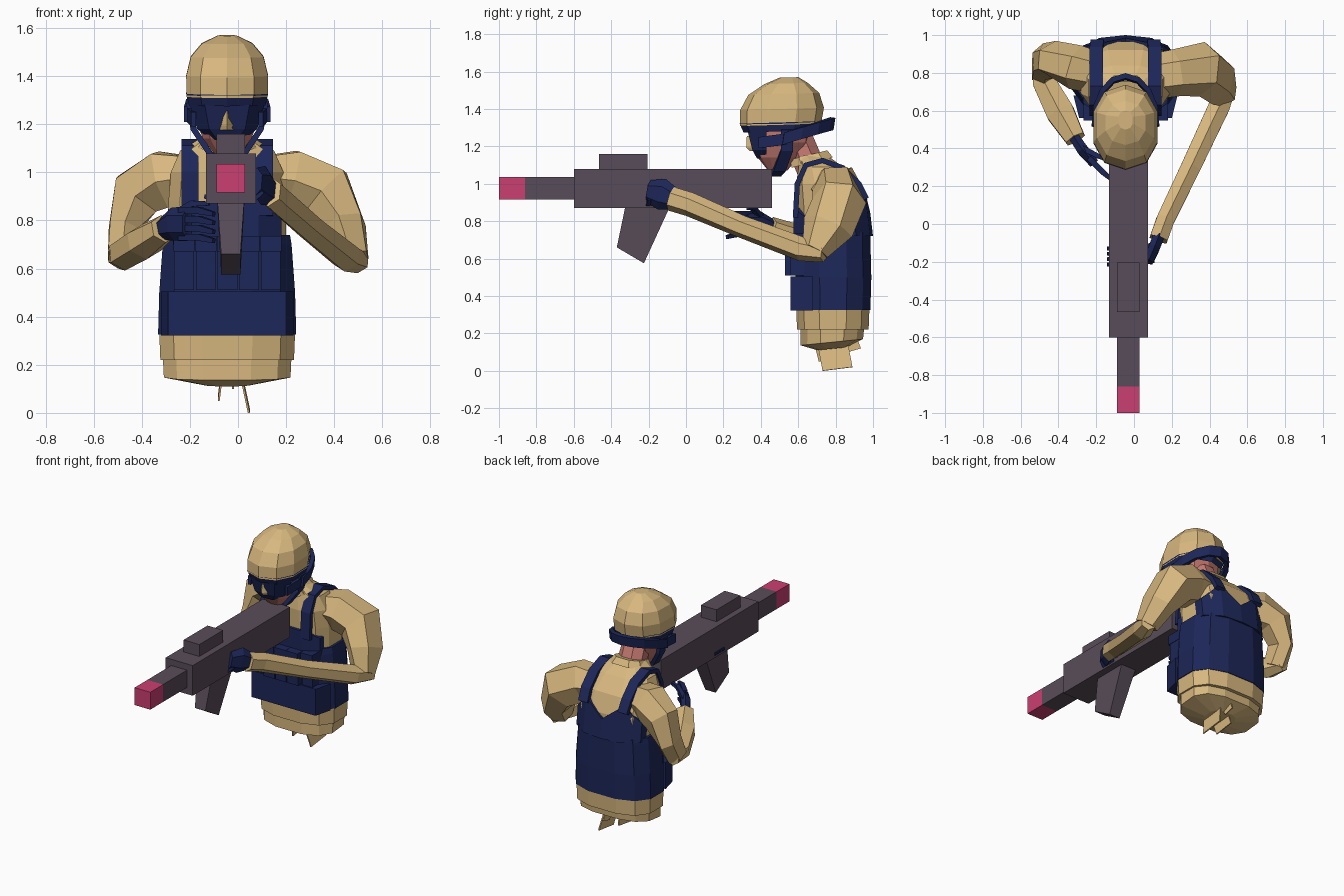
import bpy, bmesh, math
from mathutils import Vector as V

if "Cube" in bpy.data.objects:
    bpy.data.objects.remove(bpy.data.objects["Cube"])

def mat(name, r, g, b):
    m = bpy.data.materials.new(name)
    m.diffuse_color = (r, g, b, 1)
    m.use_nodes = True
    m.node_tree.nodes["Principled BSDF"].inputs["Base Color"].default_value = m.diffuse_color
    return m

TAN = mat("tan_cloth", .68, .475, .21)
NAVY = mat("navy_gear", .012, .02, .098)
GUN = mat("grey_purple_metal", .098, .073, .1)
PINK = mat("pink_tip", .6, .05, .165)
SKIN = mat("skin", .58, .2, .17)
CX = -.045  # body centre line

def finish(name, bm, m, solid=0):
    bmesh.ops.recalc_face_normals(bm, faces=bm.faces)
    me = bpy.data.meshes.new(name)
    bm.to_mesh(me)
    bm.free()
    me.materials.append(m)
    ob = bpy.data.objects.new(name, me)
    bpy.context.collection.objects.link(ob)
    if solid:
        s = ob.modifiers.new("thickness", 'SOLIDIFY')
        s.thickness, s.offset = solid, 0
    return ob

def skin_rings(name, rings, m, caps=True):
    bm = bmesh.new()
    vs = [[bm.verts.new(p) for p in r] for r in rings]
    n = len(vs[0])
    for a, b in zip(vs, vs[1:]):
        for i in range(n):
            bm.faces.new((a[i], a[(i + 1) % n], b[(i + 1) % n], b[i]))
    if caps:
        bm.faces.new(vs[0])
        bm.faces.new(vs[-1])
    return finish(name, bm, m)

def stack(name, levels, m, n=12, p=.75, tilt=0, caps=True):
    """Horizontal rounded rings: (z, front y, back y, half width)."""
    rings = []
    for z, y0, y1, rx in levels:
        r = []
        for i in range(n):
            a = 2 * math.pi * (i + .5) / n
            c, s = math.cos(a), math.sin(a)
            y = (y0 + y1) / 2 + (y1 - y0) / 2 * math.copysign(abs(s) ** p, s) / math.sin(math.pi / 2 * (n - 1 + n % 2) / n) ** p
            r.append((CX + rx * math.copysign(abs(c) ** p, c), y, z + tilt * (y - .5)))
        rings.append(r)
    return skin_rings(name, rings, m, caps)

def limb(name, path, m, ref=(0, 0, 1), n=6):
    """Tube through (x, y, z, half width, half height along ref)."""
    pts = [V(q[:3]) for q in path]
    rings = []
    for i, q in enumerate(path):
        t = (pts[min(i + 1, len(pts) - 1)] - pts[max(i - 1, 0)]).normalized()
        u = V(ref).cross(t).normalized()
        w = t.cross(u)
        rings.append([pts[i] + u * q[3] * math.cos(a) + w * q[4] * math.sin(a)
                      for a in (2 * math.pi * (k + .5) / n for k in range(n))])
    return skin_rings(name, rings, m)

def box(name, x0, x1, y0, y1, z0, z1, m):
    return skin_rings(name, [[(x0, y0, z), (x1, y0, z), (x1, y1, z), (x0, y1, z)] for z in (z0, z1)], m)

def ribbon(name, pts, width, m, th=.02):
    bm = bmesh.new()
    w = V(width) / 2
    rows = [(bm.verts.new(V(p) - w), bm.verts.new(V(p) + w)) for p in pts]
    for a, b in zip(rows, rows[1:]):
        bm.faces.new((a[0], a[1], b[1], b[0]))
    return finish(name, bm, m, th)

# Rifle
box("rifle_body", -.132, .074, -.6, .46, .87, 1.078, GUN)
box("rifle_barrel", -.09, .03, -.86, -.6, .915, 1.035, GUN)
box("barrel_tip", -.09, .03, -1, -.86, .915, 1.035, PINK)
box("rifle_sight", -.09, .03, -.465, -.205, 1.078, 1.16, GUN)
skin_rings("magazine", [[(CX + .015 + s * w, y, z) for s, y, z in
           ((-1, ya, za), (1, ya, za), (1, yb, zb), (-1, yb, zb))]
           for w, ya, za, yb, zb in ((.057, -.32, .9, -.085, .88), (.04, -.37, .66, -.225, .575))], GUN)

# Torso, collar and hips
stack("torso", [(.3, .6, .97, .27), (.7, .6, .97, .25), (.88, .59, .97, .25), (1.0, .585, .925, .24),
                (1.09, .6, .84, .2), (1.15, .6, .76, .1)], TAN, p=.7)
stack("collar", [(1.07, .56, .79, .13), (1.115, .55, .76, .1)], TAN, n=8, tilt=.25)
stack("jacket_hem", [(.22, .59, .98, .285), (.34, .585, .985, .29)], TAN)
stack("hips", [(.09, .7, .86, .1), (.125, .61, .95, .27), (.225, .61, .96, .275)], TAN, tilt=.1)
for i, (x, y, dx, dy, z) in enumerate([(0, .81, .045, .08, 0), (-.06, .78, -.02, .07, .05), (-.02, .9, 0, .035, .1)]):
    ribbon("torn_cloth_%d" % i, [(x, y - .04, .22), (x + dx, y, z + .01)], (0, dy * 2, .02), TAN, .008)

# Vest with notched back panel and front bib
stack("vest", [(.325, .585, .99, .295), (.5, .58, .995, .29), (.7, .58, .99, .275), (.74, .585, .99, .268)], NAVY, p=.78)
skin_rings("vest_back_panel", [[(CX + x, y, .72), (CX + x, y - (z - .72) * .12, z), (CX + x, y - .08, z), (CX + x, y - .06, .72)]
           for x, y, z in ((-.245, .91, .85), (-.14, .985, .96), (0, 1.0, .85), (.14, .985, .96), (.245, .91, .85))], NAVY)
skin_rings("vest_bib", [[(CX + x, y, .7), (CX + x, y, z), (CX + x, .7, z), (CX + x, .7, .7)]
           for x, y, z in ((-.225, .64, .82), (-.13, .575, .87), (.13, .575, .87), (.225, .64, .82))], NAVY)
for s, side in ((-1, "left"), (1, "right")):
    x = CX + s * .155
    ribbon("vest_strap_" + side, [(x, .585, .82), (x, .595, 1.0), (x, .64, 1.1), (x, .73, 1.125), (x, .84, 1.085),
                                  (x, .925, 1.0), (x - s * .005, .965, .92)], (.07, 0, 0), NAVY, .028)

# Pouches: fronts step back towards the sides
skin_rings("belly_pouch", [[(CX + x, y, z) for x, y in
           ((-.245, .56), (.245, .56), (.275, .68), (-.275, .68))] for z in (.322, .505)], NAVY)
for i in range(5):
    x, y = CX - .22 + i * .09, (.56, .53, .53, .53, .56)[i]
    box("pouch_%d" % i, x, x + .082, y, .66, .51, .69, NAVY)
    box("pouch_flap_%d" % i, x - .003, x + .085, y - .012, .66, .67, .735, NAVY)

# Arms
limb("right_upper_arm", [(.1, .78, .98, .1, .12), (.22, .8, .97, .14, .125), (.36, .82, .91, .145, .145),
                         (.44, .76, .77, .1, .14), (.475, .69, .64, .075, .075)], TAN, (0, 1, 0))
limb("right_forearm", [(.5, .74, .63, .05, .05), (.45, .62, .65, .065, .065), (.3, .3, .77, .06, .06),
                       (.165, .02, .89, .055, .065), (.13, -.08, .92, .055, .065)], TAN)
limb("left_upper_arm", [(-.2, .8, .98, .1, .11), (-.31, .83, .97, .135, .12), (-.42, .87, .91, .125, .1),
                        (-.475, .86, .77, .07, .1), (-.48, .8, .65, .07, .08)], TAN, (0, 1, 0))
limb("left_forearm", [(-.5, .86, .65, .045, .05), (-.475, .75, .66, .07, .07), (-.39, .59, .71, .085, .075),
                      (-.31, .45, .765, .06, .06)], TAN)
# Gloves
limb("right_glove", [(.14, -.04, .91, .035, .05), (.105, -.13, .945, .035, .085), (.075, -.2, .96, .03, .06)], NAVY)
for i in range(4):
    y = -.11 - i * .028
    limb("right_finger_%d" % i, [(.1, y, .92, .016, .016), (.06, y - .01, .882, .016, .016),
                                 (-.08, y - .02, .884, .016, .016), (-.14, y - .02, .9, .012, .014)], NAVY, (0, 1, 0), 4)
limb("left_glove", [(-.33, .48, .76, .03, .04), (-.27, .39, .785, .035, .07), (-.21, .32, .785, .03, .07)], NAVY)
for i in range(4):
    z = .72 + i * .037
    limb("left_finger_%d" % i, [(-.24, .35, z + .01, .02, .02), (-.16, .27, z + .01, .02, .02),
                                (-.1, .22, z - .005, .013, .013)], NAVY, n=4)
limb("left_thumb", [(-.27, .4, .82, .02, .02), (-.19, .36, .87, .018, .018), (-.12, .33, .87, .012, .012)], NAVY, n=4)

# Head and neck
limb("neck", [(CX, .69, 1.03, .1, .085), (CX, .6, 1.24, .09, .085)], SKIN, (0, 1, 0), 8)
stack("head", [(1.07, .44, .54, .05), (1.14, .385, .6, .105), (1.22, .36, .66, .135), (1.34, .36, .68, .145)], SKIN, n=10)
# Face mask: shell wrapped across the face
skin_rings("face_mask", [[(CX + s * w, y, z) for s, y in ((-1, .43), (-.6, f), (.6, f), (1, .43))]
           for z, w, f in ((1.135, .07, .38), (1.18, .125, .355), (1.28, .155, .33))], NAVY)
skin_rings("nose_piece", [[(CX - w, .365, z), (CX, y, z), (CX + w, .365, z)]
           for z, w, y in ((1.175, .04, .34), (1.195, .037, .322), (1.255, .012, .325))], TAN)
for s, side in ((-1, "left"), (1, "right")):
    ribbon("chin_strap_" + side, [(CX + s * .158, .54, 1.29), (CX + s * .14, .54, 1.18), (CX + s * .07, .5, 1.075), (CX, .475, 1.05)],
           (0, .065, 0), NAVY, .025)
    ribbon("mask_strap_" + side, [(CX + s * .14, .39, 1.22), (CX + s * .158, .54, 1.24)], (0, 0, .06), NAVY)

# Helmet with brim and rear band
stack("helmet", [(1.315, .29, .72, .176), (1.4, .292, .735, .178), (1.48, .335, .71, .158),
                 (1.535, .42, .65, .11), (1.567, .5, .6, .04)], TAN, n=10, p=.88, tilt=.03)
stack("helmet_brim", [(1.28, .31, .7, .166), (1.328, .289, .722, .178)], NAVY, n=10, p=.88, tilt=.03, caps=False)
band = []
for i in range(9):
    a = math.radians(-5 + 190 * i / 8)
    y = .54 + .24 * math.sin(a)
    band.append((CX + .166 * math.cos(a), y, 1.235 + .31 * (y - .5)))
ribbon("head_band", band, (0, .01, .065), NAVY, .028)
